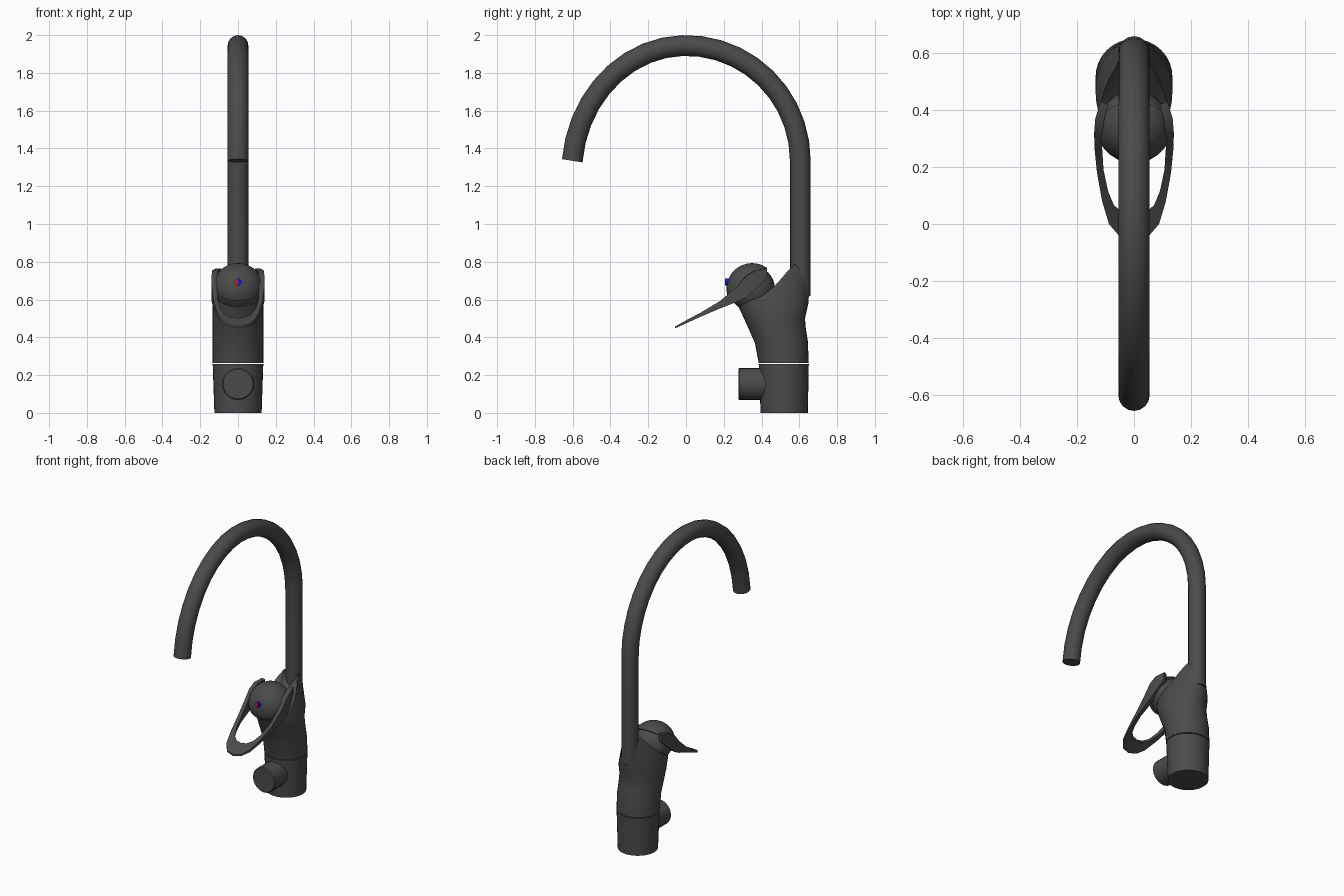
import bpy, bmesh, math
from math import sin, cos, pi
from mathutils import Vector

if "Cube" in bpy.data.objects:
    bpy.data.objects.remove(bpy.data.objects["Cube"])


def material(name, rgb):
    m = bpy.data.materials.new(name)
    m.diffuse_color = (*rgb, 1)
    m.use_nodes = True
    m.node_tree.nodes["Principled BSDF"].inputs["Base Color"].default_value = m.diffuse_color
    return m


DARK = material("dark_grey", (0.07, 0.07, 0.07))
RED = material("red", (0.7, 0.01, 0.01))
BLUE = material("blue", (0.01, 0.01, 0.7))


def finish(name, bm, mat=DARK, angle=40):
    bmesh.ops.recalc_face_normals(bm, faces=bm.faces)
    me = bpy.data.meshes.new(name)
    bm.to_mesh(me)
    bm.free()
    ob = bpy.data.objects.new(name, me)
    bpy.context.collection.objects.link(ob)
    me.materials.append(mat)
    bpy.ops.object.select_all(action='DESELECT')
    ob.select_set(True)
    bpy.context.view_layer.objects.active = ob
    bpy.ops.object.shade_smooth_by_angle(angle=math.radians(angle))
    return ob


def loft(name, rings, mat=DARK, angle=40, peak=None):
    """Skin closed rings; cap the ends (last end can be a fan to a point)."""
    bm = bmesh.new()
    vs = [[bm.verts.new(p) for p in r] for r in rings]
    n = len(vs[0])
    for a, b in zip(vs, vs[1:]):
        for i in range(n):
            j = (i + 1) % n
            bm.faces.new((a[i], a[j], b[j], b[i]))
    bm.faces.new(vs[0])
    if peak:
        c = bm.verts.new(peak)
        for i in range(n):
            bm.faces.new((vs[-1][i], vs[-1][(i + 1) % n], c))
    else:
        bm.faces.new(vs[-1])
    return finish(name, bm, mat, angle)


def section(yf, zf, yb, zb, hw, n=32):
    """Elliptical body section, tilted between a front and a back point."""
    out = []
    for i in range(n):
        a = 2 * pi * i / n
        t = (1 + sin(a)) / 2
        out.append((hw * cos(a), yf + (yb - yf) * t, zf + (zb - zf) * t))
    return out


# Base and body
loft("base", [section(.395, 0, .645, 0, .125), section(.385, .258, .65, .258, .134)])

rim = []
for x, y, z in section(.268, 0, .66, 0, .135):
    u = min((y - .268) / .392 / .75, 1) ** 2.2
    rim.append((x * (1 - .52 * u), y, .585 + .2 * u))
loft("body", [section(.385, .263, .65, .263, .135),
              section(.365, .37, .645, .38, .135),
              section(.325, .46, .634, .45, .135),
              section(.30, .515, .63, .50, .135),
              section(.278, .562, .648, .58, .135), rim], peak=(0, .42, .61))

# Side connector on the front of the base
loft("front_connector", [[(r * cos(2 * pi * i / 20), y, .153 + r * sin(2 * pi * i / 20))
                          for i in range(20)]
                         for y, r in ((.277, .079), (.283, .085), (.45, .085))])

# Spout pipe: straight riser then a tall arc
path = [(.605, .62), (.605, 1.335)]
for k in range(1, 20):
    a = math.radians(174.5) * k / 19
    zc = 1.335 if a < pi / 2 else 1.27
    path.append((.605 * cos(a), zc + (1.945 - zc) * sin(a)))
rings = []
for k, (y, z) in enumerate(path):
    p, q = path[max(k - 1, 0)], path[min(k + 1, len(path) - 1)]
    t = Vector((0, q[0] - p[0], q[1] - p[1])).normalized()
    if k == 1:
        t = Vector((0, 0, 1))
    side = Vector((0, t.z, -t.y))
    rings.append([Vector((0, y, z)) + .055 * (Vector((1, 0, 0)) * cos(b) + side * sin(b))
                  for b in (2 * pi * i / 16 for i in range(16))])
loft("spout", rings)

# Inner ball and the handle cap cut from a slightly larger sphere
CENTRE = Vector((0, .35, .657))


def ball(radius):
    bm = bmesh.new()
    bmesh.ops.create_uvsphere(bm, u_segments=28, v_segments=16, radius=radius)
    bmesh.ops.translate(bm, verts=bm.verts, vec=CENTRE)
    return bm


finish("pivot_ball", ball(.121))
bm = ball(.136)
cut = Vector((0, -.66, .75))
bmesh.ops.bisect_plane(bm, geom=bm.verts[:] + bm.edges[:] + bm.faces[:],
                       plane_co=CENTRE + cut * .03, plane_no=cut, clear_inner=True)
bmesh.ops.holes_fill(bm, edges=[e for e in bm.edges if e.is_boundary])
finish("handle_cap", bm)

# Loop lever: outer x,y / inner x,y / outer top,bottom z / inner top,bottom z
half = [(.118, .43, .09, .42, .765, .715),
        (.136, .37, .105, .365, .755, .655),
        (.140, .32, .110, .315, .725, .612),
        (.139, .27, .112, .27, .668, .588),
        (.130, .18, .107, .19, .592, .553),
        (.112, .08, .091, .115, .532, .510),
        (.088, .00, .070, .065, .490, .474),
        (.052, -.042, .038, .040, .466, .455),
        (0, -.057, 0, .032, .458, .449)]
stations = []
for xo, yo, xi, yi, zt, zb in half:
    lift = max(0, yi - yo) * .5
    stations.append([(xo, yo, zt), (xi, yi, zt + lift),
                     (xi, yi, zb + lift), (xo, yo, zb)])
stations += [[(-x, y, z) for x, y, z in s] for s in reversed(stations[:-1])]
loft("lever_loop", stations, angle=45)

# Hot and cold marker, one half of a small disc each
for name, mat, start in (("hot_marker", RED, pi / 2), ("cold_marker", BLUE, -pi / 2)):
    loft(name, [[(.019 * cos(start + pi * i / 8), y, .693 + .019 * sin(start + pi * i / 8))
                 for i in range(9)] for y in (.207, .24)], mat)
